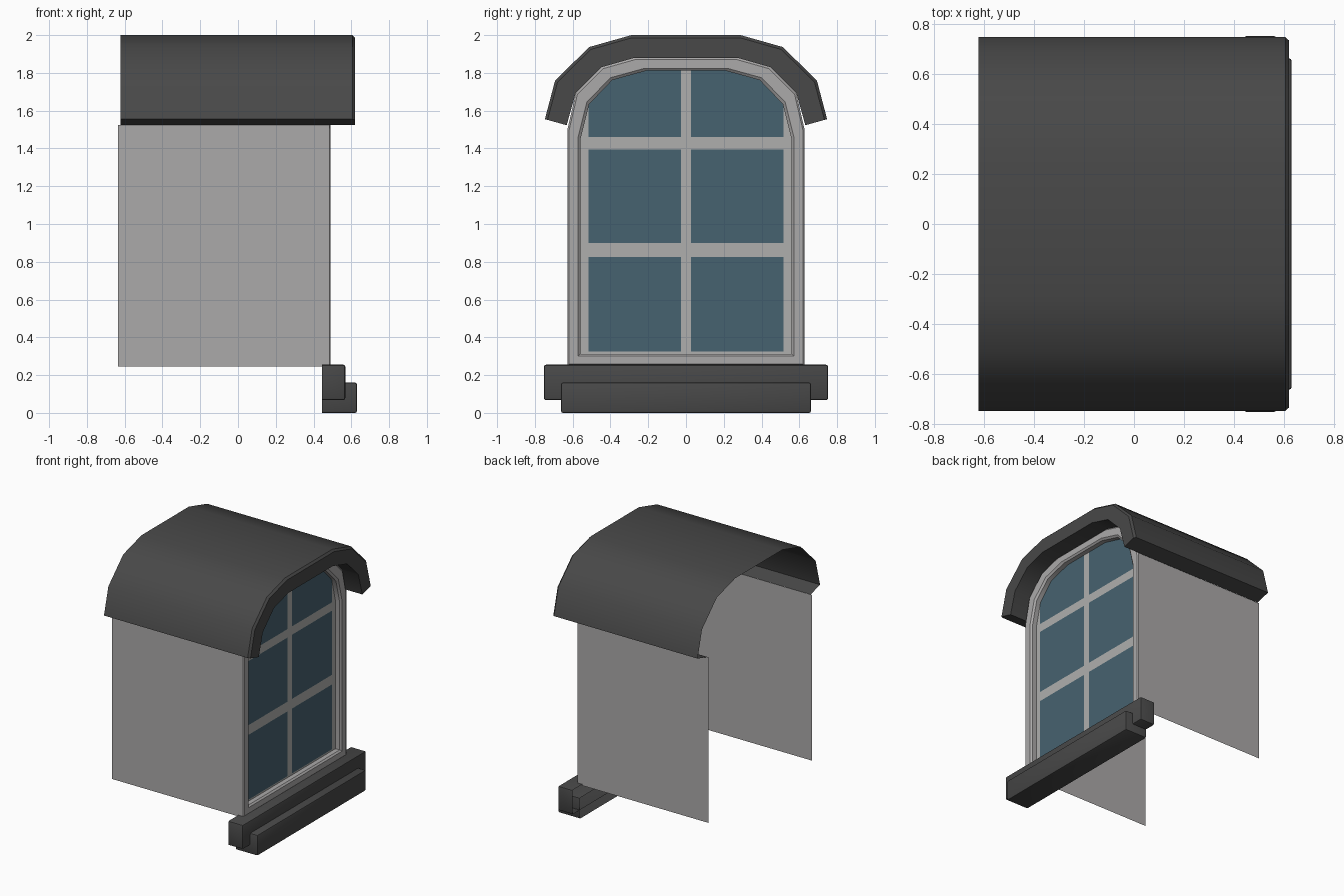
import bpy, bmesh
from mathutils import Vector

if "Cube" in bpy.data.objects:
    bpy.data.objects.remove(bpy.data.objects["Cube"])


def material(name, rgb):
    m = bpy.data.materials.new(name)
    m.diffuse_color = (*rgb, 1)
    m.use_nodes = True
    m.node_tree.nodes["Principled BSDF"].inputs["Base Color"].default_value = m.diffuse_color
    return m


DARK = material("dark roofing", (0.065, 0.065, 0.065))
WALL = material("light grey", (0.41, 0.40, 0.40))
BAR = material("bar grey", (0.43, 0.43, 0.42))
GLASS = material("blue glass", (0.062, 0.122, 0.16))


def finish(name, bm, mats, smooth=True):
    me = bpy.data.meshes.new(name)
    bm.to_mesh(me)
    bm.free()
    ob = bpy.data.objects.new(name, me)
    bpy.context.collection.objects.link(ob)
    for m in mats:
        me.materials.append(m)
    if smooth:
        bpy.ops.object.select_all(action='DESELECT')
        ob.select_set(True)
        bpy.context.view_layer.objects.active = ob
        bpy.ops.object.shade_smooth_by_angle(angle=0.62)
    return ob


def mirrored(half):
    """Half profile (y, z) from bottom to top -> full profile, -y to +y."""
    return [(-y, z) for y, z in half] + half[::-1]


def blend(a, b, t):
    return [(p[0] + (q[0] - p[0]) * t, p[1] + (q[1] - p[1]) * t) for p, q in zip(a, b)]


def loft(name, rows, mat, closed=False):
    """Skin a run of (profile, x) rows."""
    bm = bmesh.new()
    rings = [[bm.verts.new((x, y, z)) for y, z in prof] for prof, x in rows]
    n = len(rings[0])
    for a, b in zip(rings, rings[1:]):
        for i in range(n if closed else n - 1):
            j = (i + 1) % n
            bm.faces.new((a[i], b[i], b[j], a[j]))
    bmesh.ops.remove_doubles(bm, verts=bm.verts, dist=0.0005)
    return finish(name, bm, [mat])


# Curved roof: outer shell open at the back, front rim and short soffit
outer = mirrored([(.632, 1.523), (.747, 1.555), (.693, 1.76), (.512, 1.937), (.289, 2.0)])
inner = mirrored([(.632, 1.523), (.632, 1.523), (.583, 1.695), (.447, 1.83), (.272, 1.88)])
rim = blend(outer, inner, 0.12)
loft("roof", [(outer, -.622), (outer, .605), (rim, .62), (inner, .62), (inner, .47)], DARK)

# Arched window frame
f_out = mirrored([(.628, .25), (.628, 1.5), (.583, 1.695), (.447, 1.83), (.272, 1.88)])
f_in = mirrored([(.558, .313), (.558, 1.453), (.512, 1.635), (.39, 1.762), (.208, 1.812)])
loft("window_frame", [(f_out, .43), (f_out, .482), (blend(f_out, f_in, .12), .49),
                      (blend(f_out, f_in, .82), .49), (f_in, .478), (f_in, .44)], WALL, closed=True)

# Window panel, cut into bars and panes
bm = bmesh.new()
face = bm.faces.new([bm.verts.new((.442, y, z)) for y, z in f_in[::-1]])
face.normal_update()
if face.normal.x < 0:
    face.normal_flip()
cuts = [(Vector((0, y, 0)), (0, 1, 0)) for y in (-.515, -.027, .027, .515)]
cuts += [(Vector((0, 0, z)), (0, 0, 1)) for z in (.325, .825, .9, 1.395, 1.46)]
for co, no in cuts:
    bmesh.ops.bisect_plane(bm, geom=bm.verts[:] + bm.edges[:] + bm.faces[:],
                           plane_co=co, plane_no=no, dist=1e-5)
for f in bm.faces:
    c = f.calc_center_median()
    row = any(a < c.z < b for a, b in ((.325, .825), (.9, 1.395), (1.46, 2)))
    f.material_index = int(row and .027 < abs(c.y) < .515)
finish("window_panes", bm, [BAR, GLASS], smooth=False)

# Side walls: single sheets
for side, name in ((-1, "wall_left"), (1, "wall_right")):
    bm = bmesh.new()
    pts = [(-.635, .245), (.485, .245), (.485, 1.524), (-.635, 1.524)]
    bm.faces.new([bm.verts.new((x, side * .63, z)) for x, z in pts[::-side]])
    finish(name, bm, [WALL], smooth=False)


# Stepped sill: softened boxes, open towards the roof
def sill(name, lo, hi):
    bm = bmesh.new()
    bmesh.ops.create_cube(bm, size=1)
    for v in bm.verts:
        v.co = [lo[i] if v.co[i] < 0 else hi[i] for i in range(3)]
    bmesh.ops.delete(bm, geom=[f for f in bm.faces if f.normal.x < -.9], context='FACES_ONLY')
    edges = [e for e in bm.edges if not e.is_boundary]
    bmesh.ops.bevel(bm, geom=edges, offset=.01, segments=2, profile=.5, affect='EDGES')
    finish(name, bm, [DARK])


sill("upper_sill", (.445, -.752, .068), (.568, .752, .255))
sill("lower_sill", (.445, -.662, 0), (.63, .662, .16))
